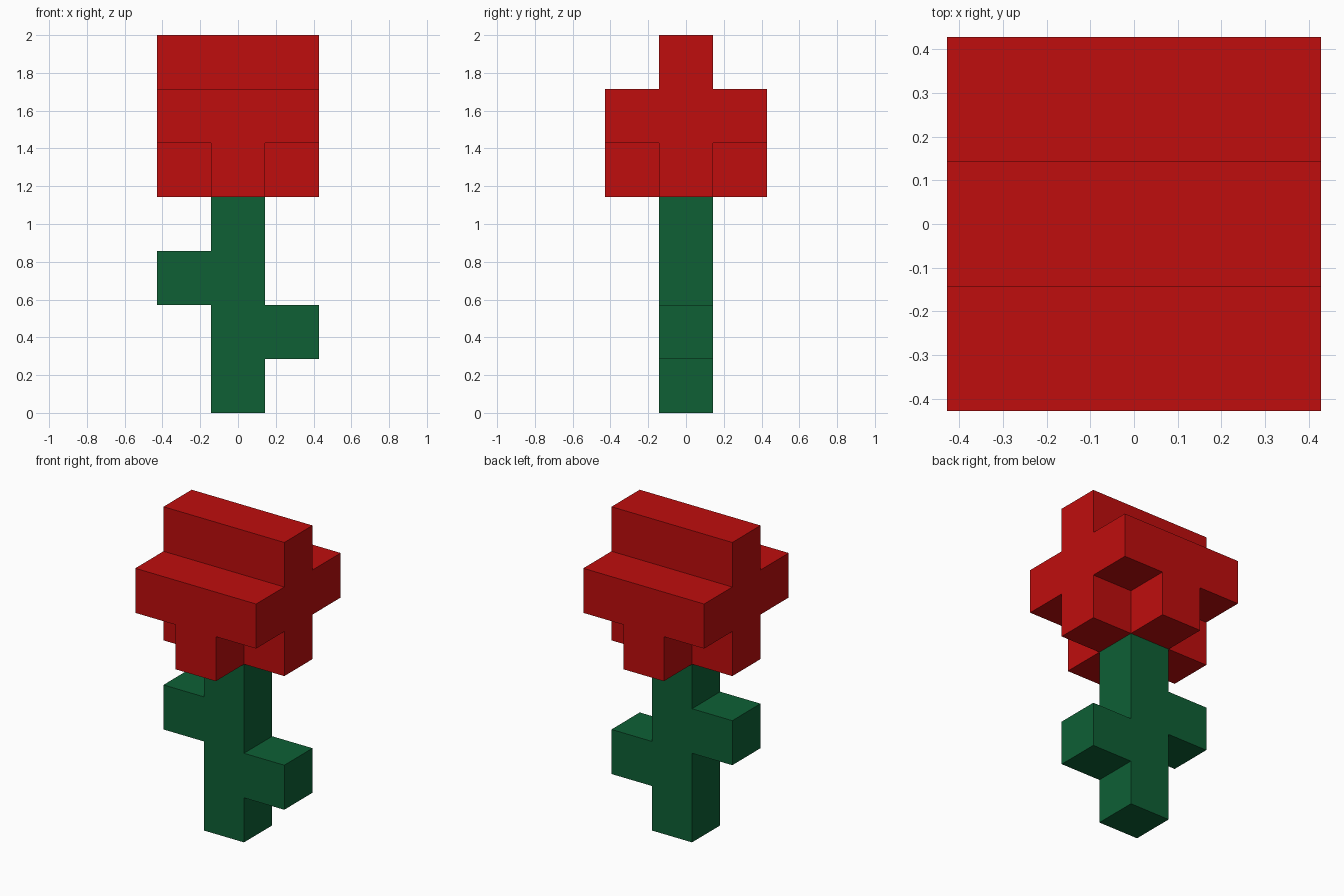
import bpy
import bmesh
import math
from mathutils import Vector

if "Cube" in bpy.data.objects:
    bpy.data.objects.remove(bpy.data.objects["Cube"], do_unlink=True)

U = 2 / 7  # edge length of one block; the flower is seven blocks tall


def make_material(name, colour):
    mat = bpy.data.materials.new(name)
    mat.use_nodes = True
    mat.diffuse_color = colour
    mat.node_tree.nodes["Principled BSDF"].inputs["Base Color"].default_value = colour
    return mat


def block_part(name, cells, mat):
    """Closed shell around a set of block cells, with flat areas merged."""
    bm = bmesh.new()
    for cell in cells:
        centre = Vector(cell) + Vector((0, 0, 0.5))
        for axis in range(3):
            for sign in (-1, 1):
                n = Vector((0, 0, 0))
                n[axis] = sign
                if tuple(int(c + d) for c, d in zip(cell, n)) in cells:
                    continue
                # Only the outer faces of each block are made
                a = Vector((0, 0, 0))
                a[(axis + 1) % 3] = 0.5
                b = n.cross(a)
                mid = centre + n * 0.5
                corners = (mid - a - b, mid + a - b, mid + a + b, mid - a + b)
                bm.faces.new([bm.verts.new(c * U) for c in corners])
    bmesh.ops.remove_doubles(bm, verts=bm.verts, dist=1e-4)
    bmesh.ops.dissolve_limit(bm, angle_limit=math.radians(1),
                             verts=bm.verts, edges=bm.edges)
    bmesh.ops.recalc_face_normals(bm, faces=bm.faces)
    mesh = bpy.data.meshes.new(name)
    bm.to_mesh(mesh)
    bm.free()
    mesh.materials.append(mat)
    obj = bpy.data.objects.new(name, mesh)
    bpy.context.collection.objects.link(obj)
    return obj


red = make_material("petal red", (0.520, 0.004, 0.004, 1))
green = make_material("stem green", (0.0044, 0.117, 0.036, 1))
SPAN = (-1, 0, 1)

# Stem with a low leaf on its left and a higher one on its right
stem = {(0, 0, z) for z in range(4)} | {(1, 0, 1), (-1, 0, 2)}
block_part("stem_with_leaves", stem, green)

# Bloom: cross-shaped base, full square of petals, ridge running side to side
bloom = {(x, y, 4) for x in SPAN for y in SPAN if x == 0 or y == 0}
bloom |= {(x, y, 5) for x in SPAN for y in SPAN}
bloom |= {(x, 0, 6) for x in SPAN}
block_part("bloom", bloom, red)
